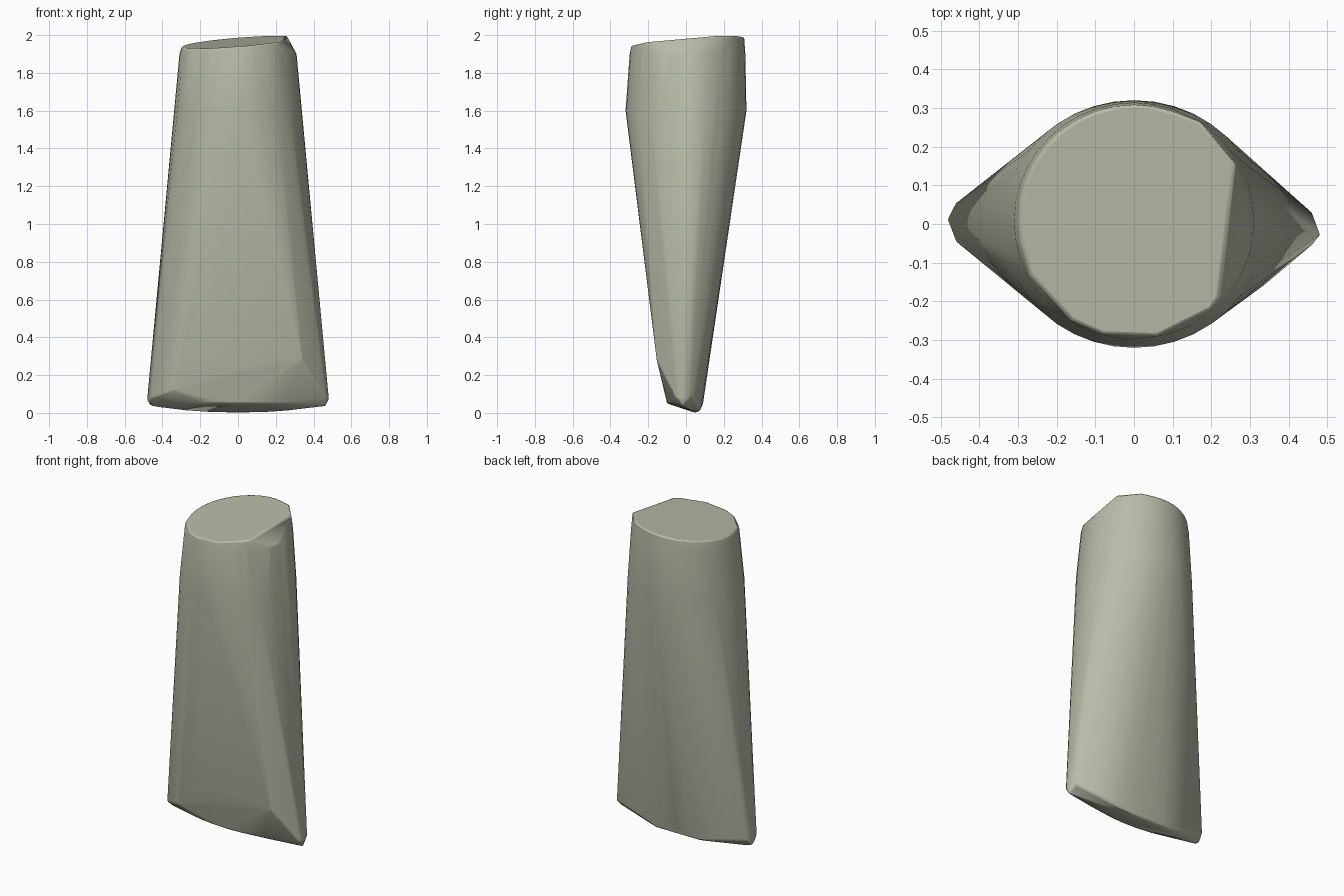
import bpy, bmesh, math

cube = bpy.data.objects.get("Cube")
if cube:
    bpy.data.objects.remove(cube)

# Pale olive stone
stone = bpy.data.materials.new("pale olive stone")
stone.use_nodes = True
colour = (0.47, 0.50, 0.39, 1)
stone.diffuse_color = colour
stone.node_tree.nodes["Principled BSDF"].inputs["Base Color"].default_value = colour


def ring(rx, ry, z, cy=0.0, count=40):
    """Horizontal ellipse of points."""
    turns = [math.tau * i / count for i in range(count)]
    return [(rx * math.cos(a), cy + ry * math.sin(a), z) for a in turns]


def lens(half, front, back, z, steps=10):
    """Pointed blade section, thick in the middle."""
    pts = []
    for i in range(steps + 1):
        t = 2 * i / steps - 1
        bulge = 1 - t * t
        pts += [(half * t, -front * bulge, z), (half * t, back * bulge, z)]
    return pts


# Round butt end
points = ring(0.338, 0.32, 1.6) + ring(0.31, 0.306, 1.90, 0.008)

# Tilted, chipped top face
outline = [(-0.27, -0.13), (-0.16, -0.25), (-0.08, -0.285), (0.06, -0.29), (0.2, -0.22),
           (0.22, -0.19), (0.26, 0.16), (0.17, 0.265)]
outline += [(0.298 * math.cos(a), 0.01 + 0.298 * math.sin(a))
            for a in (math.radians(d) for d in range(70, 200, 10))]
points += [(x, y, 1.962 + 0.08 * x + 0.08 * y) for x, y in outline]

# Blade: thin lens at the cutting end, with rounded corners
points += lens(0.43, 0.138, 0.105, 0.25)
points += lens(0.44, 0.10, 0.09, 0.05)
points += [(-0.46, 0.055, 0.08), (-0.483, 0.01, 0.07), (-0.46, -0.045, 0.08),
           (-0.465, 0.01, 0.035), (0.46, 0.03, 0.08), (0.482, -0.03, 0.07),
           (0.46, -0.055, 0.08), (0.465, -0.02, 0.035)]

# Chipped front shoulders and gently bowed cutting edge
points += [(0.34, -0.155, 0.28), (0.1, -0.147, 0.26), (-0.2, -0.142, 0.3), (-0.34, -0.11, 0.12)]
points += [(x, 0.05 - 0.1 * abs(x), 0.002 + 0.15 * x * x) for x in (-0.3, -0.15, 0, 0.15, 0.3)]
points += [(x, 0.075, 0.01) for x in (-0.15, 0, 0.15)]

bm = bmesh.new()
for p in points:
    bm.verts.new(p)
hull = bmesh.ops.convex_hull(bm, input=bm.verts)
spare = {g for g in hull["geom_interior"] + hull["geom_unused"] if isinstance(g, bmesh.types.BMVert)}
bmesh.ops.delete(bm, geom=list(spare), context="VERTS")
bmesh.ops.dissolve_limit(bm, angle_limit=math.radians(1), verts=bm.verts, edges=bm.edges)
bmesh.ops.recalc_face_normals(bm, faces=bm.faces)

mesh = bpy.data.meshes.new("stone_blade")
bm.to_mesh(mesh)
bm.free()
mesh.materials.append(stone)
blade = bpy.data.objects.new("stone_blade", mesh)
bpy.context.collection.objects.link(blade)

# Worn edges
bevel = blade.modifiers.new("worn edges", "BEVEL")
bevel.width = 0.008
bevel.segments = 2
bevel.limit_method = "ANGLE"
bevel.angle_limit = math.radians(28)

bpy.ops.object.select_all(action="DESELECT")
blade.select_set(True)
bpy.context.view_layer.objects.active = blade
bpy.ops.object.shade_smooth_by_angle(angle=math.radians(32))
